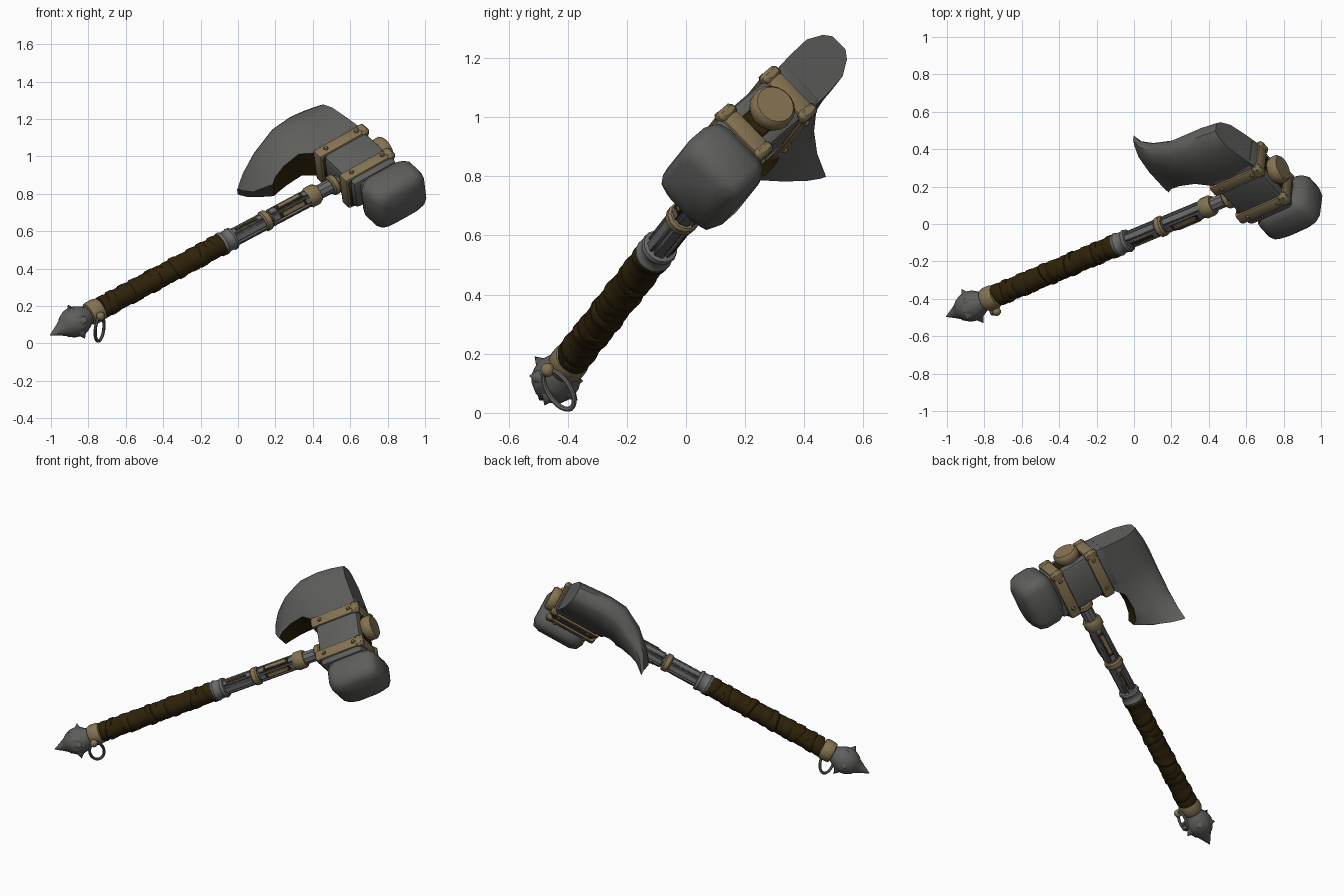
import bpy, bmesh, math
from mathutils import Vector, Matrix

if "Cube" in bpy.data.objects:
    bpy.data.objects.remove(bpy.data.objects["Cube"])

# Weapon frame: local z runs up the handle, local x towards the blade, local y is thickness
U = Vector((0.813, 0.363, 0.454)).normalized()
V = Vector((-0.576, 0.62, 0.532))
W = U.cross(V).normalized()
V = W.cross(U).normalized()
FRAME = Matrix((V, W, U)).transposed().to_4x4()
FRAME.translation = Vector((-1.0, -0.5, 0.04))
# The handle leans slightly towards the hammer side
LEAN = Matrix.Identity(4)
LEAN[0][2], LEAN[0][3] = -0.026, 0.008
HANDLE = FRAME @ LEAN


def material(name, rgb):
    m = bpy.data.materials.new(name)
    m.diffuse_color = (*rgb, 1)
    m.use_nodes = True
    m.node_tree.nodes["Principled BSDF"].inputs["Base Color"].default_value = m.diffuse_color
    return m


STEEL = material("dark steel", (0.112, 0.112, 0.105))
ROD = material("light steel", (0.145, 0.145, 0.145))
BRASS = material("dull brass", (0.235, 0.17, 0.085))
LEATHER = material("brown leather", (0.028, 0.016, 0.003))


def finish(bm, name, mat, angle=40, frame=FRAME):
    bmesh.ops.recalc_face_normals(bm, faces=bm.faces)
    me = bpy.data.meshes.new(name)
    bm.to_mesh(me)
    bm.free()
    ob = bpy.data.objects.new(name, me)
    bpy.context.collection.objects.link(ob)
    me.materials.append(mat)
    ob.data.transform(frame)
    bpy.ops.object.select_all(action='DESELECT')
    ob.select_set(True)
    bpy.context.view_layer.objects.active = ob
    bpy.ops.object.shade_smooth_by_angle(angle=math.radians(angle))
    return ob


def loft(bm, rings):
    """Bridge closed rings of points, cap both ends; returns the faces on the ring seam."""
    vs = [[bm.verts.new(p) for p in r] for r in rings]
    n = len(rings[0])
    seam = []
    for a, b in zip(vs, vs[1:]):
        for i in range(n):
            j = (i + 1) % n
            f = bm.faces.new((a[i], a[j], b[j], b[i]))
        seam.append(f)
    bm.faces.new(vs[0])
    bm.faces.new(vs[-1])
    return seam


def lathe(name, mat, profile, n=16, tilt=None, angle=40, frame=HANDLE):
    """Turn (height, radius) pairs about the handle; tilt slants each ring."""
    bm = bmesh.new()
    rings = []
    for k, (h, r) in enumerate(profile):
        s = tilt(k) if tilt else (0, 0)
        rings.append([(r * math.cos(a), r * math.sin(a),
                       h + s[0] * math.cos(a) + s[1] * math.sin(a))
                      for a in (2 * math.pi * (i + .5) / n for i in range(n))])
    loft(bm, rings)
    return finish(bm, name, mat, angle, frame)


def box(name, mat, x, y, z, bevel=0.0, seg=2, frame=FRAME):
    """Bevelled box from (min, max) pairs."""
    bm = bmesh.new()
    bmesh.ops.create_cube(bm, size=1)
    for v in bm.verts:
        v.co = [(r[0] + r[1]) / 2 + c * (r[1] - r[0]) for c, r in zip(v.co, (x, y, z))]
    if bevel:
        bmesh.ops.bevel(bm, geom=bm.edges[:], offset=bevel, segments=seg,
                        profile=0.5, affect='EDGES')
    return finish(bm, name, mat, 40, frame)


def cone_at(bm, pos, direction, r, h, r2=0.0, n=8):
    d = Vector(direction).normalized()
    m = Matrix.Translation(Vector(pos) + d * h / 2) @ d.to_track_quat('Z', 'Y').to_matrix().to_4x4()
    bmesh.ops.create_cone(bm, cap_ends=True, segments=n, radius1=r, radius2=r2, depth=h, matrix=m)


# Pommel: ball running into a long end spike, with small studs around it
lathe("pommel", STEEL, [(0, .002), (.05, .028), (.086, .048), (.096, .06), (.128, .078),
                        (.165, .084), (.2, .076), (.235, .055), (.26, .04)], 14, angle=25)
bm = bmesh.new()
for i in range(6):
    a = math.pi * 2 * i / 6 + .4
    d = Vector((math.cos(a), math.sin(a), -.15 if i % 2 else .2))
    cone_at(bm, Vector((0, 0, .165)) + d.normalized() * .072, d, .025, .037)
finish(bm, "pommel_spikes", STEEL)

# Brass pommel collar with lug and hanging oval loop
lathe("pommel_collar", BRASS, [(.245, .045), (.25, .06), (.265, .066), (.305, .066), (.323, .06), (.325, .045)])
bm = bmesh.new()
bmesh.ops.create_uvsphere(bm, u_segments=10, v_segments=6, radius=.024,
                          matrix=Matrix.Translation((-.735, -.468, .145)))
finish(bm, "loop_lug", BRASS, frame=Matrix())
bm = bmesh.new()
down, across = Vector((0, .55, -.83)).normalized(), Vector((.52, .68, .45)).normalized()
axis = down.cross(across)
rings = []
for i in range(25):
    a = 2 * math.pi * i / 24
    rings.append([Vector((-.74, -.43, .078)) + down * math.cos(a) * (.075 + .009 * math.cos(b))
                  + across * math.sin(a) * (.044 + .009 * math.cos(b)) + axis * .009 * math.sin(b)
                  for b in (2 * math.pi * j / 8 for j in range(8))])
loft(bm, rings)
finish(bm, "hanging_loop", ROD, frame=Matrix())

# Leather grip: slanted overlapping wraps
profile = []
COUNT = 15
for k in range(COUNT):
    h = .32 + k * .79 / COUNT
    big = .062 + .003 * math.sin(k * 2.3)
    profile += [(h, .057), (h + .012, big), (h + .038, big - .001)]
profile.append((1.115, .056))
lathe("grip", LEATHER, profile, 16,
      lambda k: (.012 * math.sin(k // 3 * 1.7), .014 * math.cos(k // 3 * 1.1)), 35)

# Steel shaft, collar and raised bars, one side inlaid with leather and brass
lathe("shaft", ROD, [(.24, .04), (1.95, .04)], 10, angle=20)
lathe("grip_collar", ROD, [(1.095, .045), (1.1, .062), (1.115, .066), (1.13, .058),
                           (1.155, .058), (1.165, .064), (1.18, .06), (1.185, .04)])
for i in range(6):
    turn = HANDLE @ Matrix.Rotation(2 * math.pi * i / 6 + .52, 4, 'Z')
    for part, z0, z1 in (("lower", 1.17, 1.37), ("upper", 1.42, 1.66)):
        box(f"{part}_shaft_bar_{i + 1}", ROD, (.03, .047), (-.018, .018), (z0, z1), .004, 1, turn)
        if i in (1, 4) and part == "lower":
            box(f"leather_inlay_{i + 1}", LEATHER, (.04, .049), (-.008, .008),
                (z0 + .03, z1 - .03), 0, 1, turn)
        if i in (1, 2, 4) and part == "upper":
            box(f"brass_backing_{i + 1}", LEATHER, (.04, .05), (-.016, .016),
                (z0 + .04, z1 - .03), 0, 1, turn)
            box(f"brass_inlay_{i + 1}", BRASS, (.04, .055), (-.013, .013),
                (z0 + .055, z1 - .045), .003, 1, turn)

# Brass shaft rings
for name, h, r, t in (("lower_ring", 1.39, .057, .022), ("upper_ring", 1.69, .058, .036),
                      ("neck_ring", 1.825, .056, .02)):
    lathe(name, BRASS, [(h - t, .036), (h - t, r - .008), (h - t * .6, r), (h + t * .6, r),
                        (h + t, r - .008), (h + t, .036)], 12)

# Hammer head with its neck and centre block
box("head_block", STEEL, (-.2, .2), (-.09, .097), (1.86, 2.145), .025)
box("hammer_neck", STEEL, (-.27, -.1), (-.085, .08), (1.9, 2.14), .02)
bm = bmesh.new()
rings = []
for x, su, sw in ((-.175, .65, .65), (-.2, .9, .9), (-.24, 1, 1), (-.318, 1, 1), (-.358, .94, .93), (-.388, .72, .7)):
    hu, hw = .165 * su, .133 * sw
    cu, cw = .06, .05
    pts = [(hu, hw - cw), (hu - cu * .3, hw - cw * .3), (hu - cu, hw)]
    pts += [(-a, b) for a, b in reversed(pts)]
    pts += [(-a, -b) for a, b in pts]
    rings.append([(x, b - .03, 2.048 + a) for a, b in pts])
loft(bm, rings)
finish(bm, "hammer_face", STEEL, 50)

# Axe blade stations: outer edge (z, x, y), inner edge (z, x, y), upper and lower thickness, end bulge
stations = [((1.51, .435, -.215), (1.575, .165, -.055), (.75, .25), .04),
            ((1.56, .44, -.13), (1.61, .19, -.045), (.8, .6), .02),
            ((1.65, .45, -.045), (1.68, .205, -.025), (.88, .85), 0),
            ((1.79, .465, .03), (1.78, .20, 0), (.95, .95), 0),
            ((1.91, .47, .04), (1.87, .13, 0), (1, 1), 0),
            ((2.0, .465, .035), (1.98, .1, 0), (1, 1), 0),
            ((2.09, .45, .03), (2.15, .1, 0), (.97, .97), 0)]
section = [(0, .085), (.08, .092), (.4, .094), (.72, .09), (.92, .06), (1, .032)]


def blade_side(o, i, thick, sign, bulge):
    side = []
    for f, h in section:
        p, b = i.lerp(o, f), bulge * math.sin(math.pi * f)
        side.append((p.y, p.z + sign * h * thick - b * (sign > 0), p.x - b * (1 if sign > 0 else .3)))
    return side


bm = bmesh.new()
rings = []
for o, i, (t1, t2), bulge in stations:
    o, i = Vector(o), Vector(i)
    rings.append(blade_side(o, i, t1, 1, bulge) + blade_side(o, i, t2, -1, bulge)[::-1])
# Dark leather lines the hollow under the blade
for f in loft(bm, rings)[:4]:
    f.material_index = 1
finish(bm, "axe_blade", STEEL, 45).data.materials.append(LEATHER)

# Brass straps over leather pads, with corner lugs and rivets
for tag, x in (("hammer", -.125), ("blade", .115)):
    box(f"{tag}_strap_pad", LEATHER, (x - .048, x + .048), (-.098, .103), (1.842, 2.15), .02, 1)
    box(f"{tag}_strap", BRASS, (x - .037, x + .037), (-.105, .11), (1.835, 2.157), .018, 2)
    bm = bmesh.new()
    for s, y in ((-1, -.101), (1, .106)):
        for z in (1.9, 2.1):
            cone_at(bm, (x, y, z), (0, s, 0), .016, .013, .009)
    finish(bm, f"{tag}_strap_rivets", BRASS)
    for end, y in (("back", -.085), ("front", .092)):
        box(f"{tag}_strap_lug_{end}", BRASS, (x - .038, x + .038), (y - .021, y + .021),
            (2.11, 2.164), .012, 1)

# Round end cap on a leather bridge between the straps
box("cap_bridge", LEATHER, (-.09, .08), (-.05, .05), (2.13, 2.15), .006, 1)
lathe("end_cap", BRASS, [(2.12, .06), (2.15, .07), (2.165, .077), (2.195, .077), (2.208, .066)], 18, frame=FRAME)
